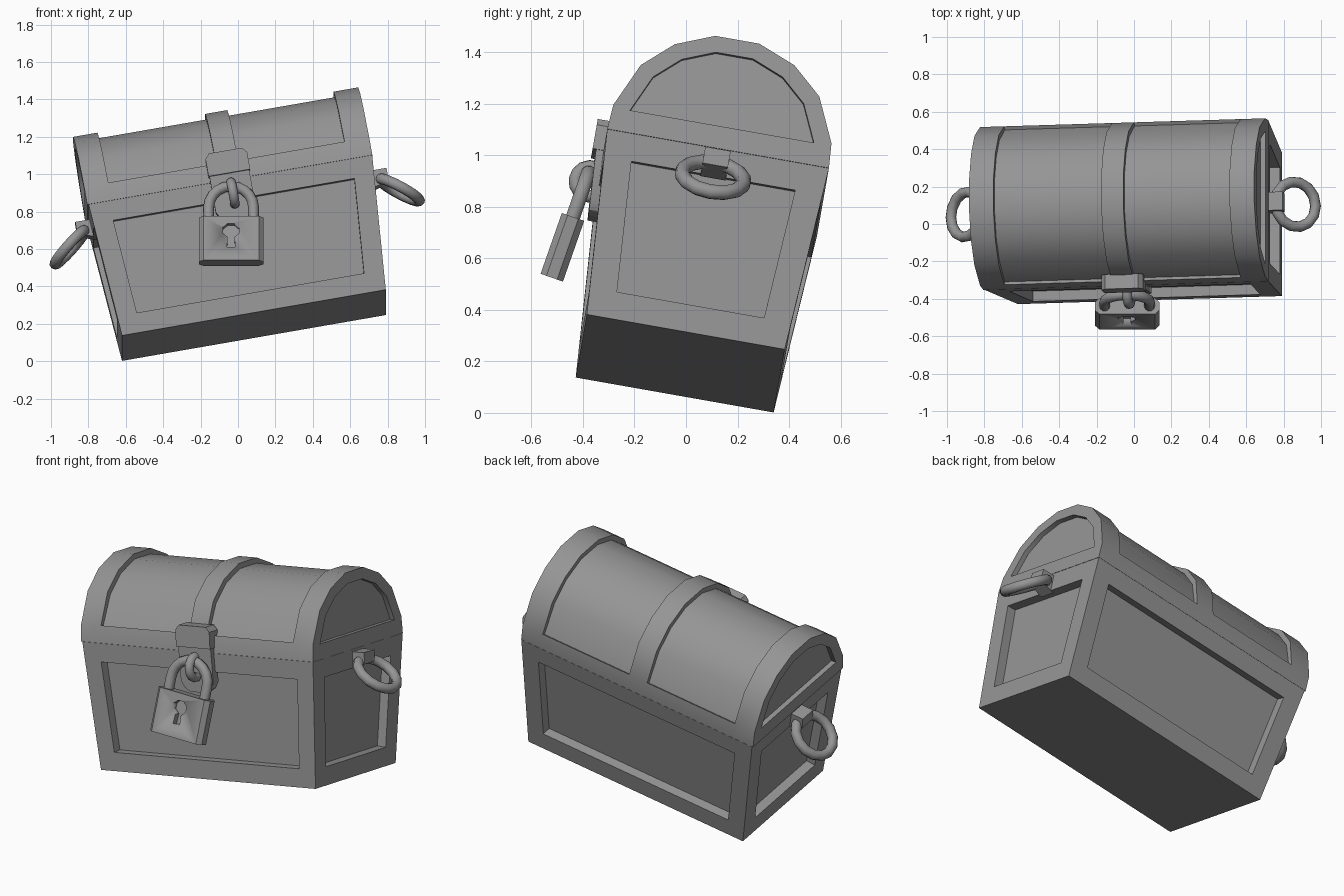
import bpy, bmesh
from math import radians, sin, cos, pi
from mathutils import Matrix, Vector

if "Cube" in bpy.data.objects:
    bpy.data.objects.remove(bpy.data.objects["Cube"], do_unlink=True)

grey = bpy.data.materials.new("plain_grey")
grey.use_nodes = True
grey.diffuse_color = (0.3, 0.3, 0.3, 1)
grey.node_tree.nodes["Principled BSDF"].inputs["Base Color"].default_value = (0.3, 0.3, 0.3, 1)

# The whole chest leans over two axes; the padlock hangs on its own slant
CHEST = (Matrix.Translation((0.085, -0.0225, 0.192))
         @ Matrix.Rotation(radians(-10), 4, 'X') @ Matrix.Rotation(radians(-10), 4, 'Y'))
LOCK = Matrix.Translation((-0.037, -0.48, 0.643)) @ Matrix.Rotation(radians(-19.3), 4, 'X')


def finish(name, bm, frame, smooth=30):
    bmesh.ops.recalc_face_normals(bm, faces=bm.faces)
    bm.transform(frame)
    mesh = bpy.data.meshes.new(name)
    bm.to_mesh(mesh)
    bm.free()
    mesh.materials.append(grey)
    obj = bpy.data.objects.new(name, mesh)
    bpy.context.collection.objects.link(obj)
    bpy.ops.object.select_all(action='DESELECT')
    obj.select_set(True)
    bpy.context.view_layer.objects.active = obj
    bpy.ops.object.shade_smooth_by_angle(angle=radians(smooth))
    return obj


def box(size, centre):
    bm = bmesh.new()
    bmesh.ops.create_cube(bm, size=1)
    bm.transform(Matrix.Translation(centre) @ Matrix.Diagonal((*size, 1)))
    return bm


def prism(outline, y0, y1):
    """Extrude an x-z outline along y."""
    bm = bmesh.new()
    face = bm.faces.new([bm.verts.new((x, y0, z)) for x, z in outline])
    out = bmesh.ops.extrude_face_region(bm, geom=[face])["geom"]
    bmesh.ops.translate(bm, vec=(0, y1 - y0, 0),
                        verts=[v for v in out if isinstance(v, bmesh.types.BMVert)])
    return bm


def tube(centres, across, radius, sides=10, closed=False):
    """Sweep a circle along a path; across is the normal of the path's plane."""
    bm = bmesh.new()
    n = len(centres)
    rings = []
    for i, c in enumerate(centres):
        if closed:
            along = centres[(i + 1) % n] - centres[i - 1]
        else:
            along = centres[min(i + 1, n - 1)] - centres[max(i - 1, 0)]
        out = along.normalized().cross(across)
        rings.append([bm.verts.new(c + radius * (out * cos(a) + across * sin(a)))
                      for a in (2 * pi * k / sides for k in range(sides))])
    for i in range(n if closed else n - 1):
        a, b = rings[i], rings[(i + 1) % n]
        for k in range(sides):
            j = (k + 1) % sides
            bm.faces.new((a[k], a[j], b[j], b[k]))
    return bm


def ring(centre, u, v, major, minor, steps):
    path = [centre + major * (u * cos(t) + v * sin(t))
            for t in (2 * pi * k / steps for k in range(steps))]
    return tube(path, u.cross(v), minor, closed=True)


# Body: tapered box with a sunk panel in each side
bm = box((1.54, 0.874, 0.724), (0, 0, 0.362))
for v in bm.verts:
    if v.co.z < 0.1:
        v.co.x *= 0.93
        v.co.y *= 0.893
bm.normal_update()
sides = [f for f in bm.faces if abs(f.normal.z) < 0.5]
bmesh.ops.inset_individual(bm, faces=sides, thickness=0.107, use_even_offset=True)
bmesh.ops.inset_individual(bm, faces=sides, thickness=0.0005, depth=-0.055)
finish("chest_body", bm, CHEST)

# Lid: arched profile across stations that mark the raised bands
half = [(0.437, 0.725), (0.43, 0.823), (0.352, 0.996), (0.236, 1.1), (0.087, 1.16)]
profile = [(-y, z) for y, z in half] + half[::-1]
stations = [-0.777, -0.645, -0.06, 0.06, 0.637, 0.771]
bm = bmesh.new()
rows = [[bm.verts.new((x, y, z)) for y, z in profile] for x in stations]
panels = []
for i in range(len(rows) - 1):
    a, b = rows[i], rows[i + 1]
    for k in range(len(profile)):
        j = (k + 1) % len(profile)
        f = bm.faces.new((a[k], b[k], b[j], a[j]))
        if i in (1, 3) and 1 <= k <= len(profile) - 3:
            panels.append(f)
ends = [bm.faces.new(rows[0]), bm.faces.new(rows[-1])]
bmesh.ops.recalc_face_normals(bm, faces=bm.faces)
bmesh.ops.inset_region(bm, faces=panels, thickness=0.0005, depth=-0.03, use_even_offset=True)
for v in {v for f in panels for v in f.verts}:
    if v.co.z < 0.85:
        v.co.y *= 1.025

# Sunk half-round panels in the lid ends
bmesh.ops.inset_individual(bm, faces=ends, thickness=0.001)
for f in ends:
    for v in f.verts:
        v.co.y *= 0.845
        v.co.z = 0.812 + max(v.co.z - 0.822, 0) * 0.845
bmesh.ops.remove_doubles(bm, verts=[v for f in ends for v in f.verts], dist=0.012)
bm.normal_update()
ends = [f for f in bm.faces if abs(f.normal.x) > 0.9 and len(f.verts) > 6]
bmesh.ops.inset_individual(bm, faces=ends, thickness=0.0005, depth=-0.028)
finish("lid", bm, CHEST)

# Hasp: block on the lid and a leaf lying on the sloping front
finish("hasp_block", prism([(-0.113, 0.755), (0.113, 0.755), (0.113, 0.85), (0.09, 0.877),
                            (-0.09, 0.877), (-0.113, 0.85)], -0.4, -0.48), CHEST)
bm = prism([(-0.108, 0.765), (-0.108, 0.56), (-0.085, 0.52), (-0.05, 0.5),
            (0.05, 0.5), (0.085, 0.52), (0.108, 0.56), (0.108, 0.765)], -0.37, -0.421)
for v in bm.verts:
    v.co.y -= 0.06 * v.co.z
finish("hasp_leaf", bm, CHEST)
Y, Z = Vector((0, 1, 0)), Vector((0, 0, 1))
finish("hasp_staple", ring(Vector((0, -0.466, 0.645)), Y, Z, 0.059, 0.026, 14), CHEST, 50)

# Side handles: bracket with a sloped underside and hanging ring, mirrored
for side, label in ((1, "left"), (-1, "right")):
    bm = box((0.1, 0.1, 0.1), (side * 0.795, 0, 0.66))
    for v in bm.verts:
        if side * v.co.x > 0.8 and v.co.z < 0.65:
            v.co.z += 0.035
    finish(label + "_bracket", bm, CHEST)
    slope = Vector((side * 0.786, 0, -0.615)).normalized()
    finish(label + "_ring", ring(Vector((side * 0.894, 0, 0.588)), slope, Y, 0.122, 0.029, 14), CHEST, 50)

# Padlock body: box with chamfered upright edges and a keyhole cut in the front
bm = box((0.345, 0.092, 0.25), (0, 0, 0))
upright = [e for e in bm.edges if abs(e.verts[0].co.z - e.verts[1].co.z) > 0.1]
bmesh.ops.bevel(bm, geom=upright, offset=0.024, segments=1, profile=0.5, affect='EDGES')
lock = finish("padlock_body", bm, LOCK)

head = [(0.047 * sin(a), 0.045 + 0.042 * cos(a))
        for a in (radians(-157.5 + 45 * k) for k in range(8))]
keyhole = head + [(0.022, -0.05), (-0.022, -0.05)]
cutter = finish("keyhole_cutter", prism(keyhole, -0.1, -0.01), LOCK)
cutter.hide_render = True
cut = lock.modifiers.new("keyhole", 'BOOLEAN')
cut.operation = 'DIFFERENCE'
cut.solver = 'EXACT'
cut.object = cutter
bpy.context.view_layer.objects.active = lock
bpy.ops.object.modifier_apply(modifier=cut.name)
bpy.data.objects.remove(cutter, do_unlink=True)

# Padlock shackle: two legs joined by a half circle
arch = [Vector((0.12 * cos(t), 0, 0.19 + 0.12 * sin(t))) for t in (pi * k / 10 for k in range(11))]
path = [Vector((0.12, 0, 0.1))] + arch + [Vector((-0.12, 0, 0.1))]
finish("padlock_shackle", tube(path, Y, 0.029), LOCK, 50)
